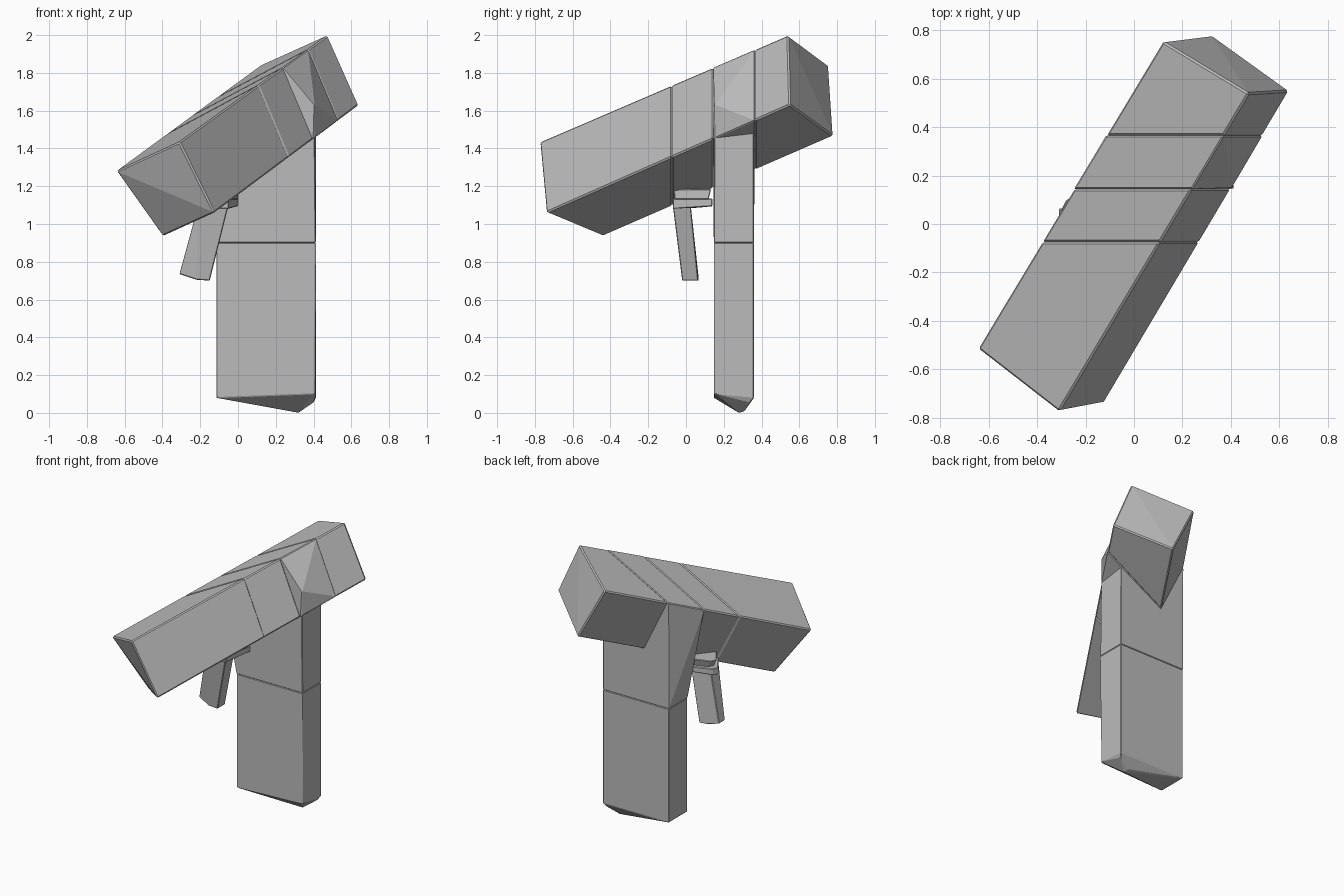
import bpy
import bmesh
from math import radians
from mathutils import Vector

cube = bpy.data.objects.get("Cube")
if cube:
    bpy.data.objects.remove(cube, do_unlink=True)

grey = bpy.data.materials.new("plain_grey")
grey.use_nodes = True
colour = (0.5, 0.5, 0.5, 1)
grey.diffuse_color = colour
grey.node_tree.nodes["Principled BSDF"].inputs["Base Color"].default_value = colour


def block(name, points, bevel=0.008):
    """Faceted solid wrapped tightly around a few corner points."""
    bm = bmesh.new()
    for p in points:
        bm.verts.new(p)
    hull = bmesh.ops.convex_hull(bm, input=bm.verts)
    inside = {g for g in hull["geom_interior"] if isinstance(g, bmesh.types.BMVert)}
    bmesh.ops.delete(bm, geom=list(inside), context='VERTS')
    bmesh.ops.dissolve_limit(bm, angle_limit=radians(3),
                             verts=bm.verts, edges=bm.edges)
    bmesh.ops.recalc_face_normals(bm, faces=bm.faces)
    mesh = bpy.data.meshes.new(name)
    bm.to_mesh(mesh)
    bm.free()
    mesh.materials.append(grey)
    obj = bpy.data.objects.new(name, mesh)
    bpy.context.collection.objects.link(obj)
    if bevel:
        mod = obj.modifiers.new("soft_edges", 'BEVEL')
        mod.width = bevel
        mod.segments = 1
        mod.limit_method = 'ANGLE'
        mod.angle_limit = radians(35)
    return obj


# Tilted head: four long edges (upper, right lower, left upper, bottom)
front = [Vector(p) for p in ((-.31, -.775, 1.435), (-.125, -.74, 1.06),
                             (-.645, -.515, 1.28), (-.40, -.44, .935))]
rear = [Vector(p) for p in ((.475, .54, 2.0), (.64, .55, 1.63),
                            (.12, .755, 1.84), (.32, .78, 1.465))]


def cut(y):
    """Corners of the head where it crosses a plane of constant y."""
    return [a.lerp(b, (y - a.y) / (b.y - a.y)) for a, b in zip(front, rear)]


seam_a, seam_b, seam_c = cut(-.075), cut(.145), cut(.365)
bulge = Vector((.405, .15, 1.63))
block("head_front", front + seam_a)
block("head_collar", seam_a + seam_b)
block("head_socket", seam_b + seam_c + [bulge], 0.005)
block("head_rear", seam_c + rear)


# Handle: flat upright post, pointed at the foot
def post(z):
    return [(x, y, z) for x in (-.115, .412) for y in (.147, .36)]


foot = [(-.115, .147, .08), (-.115, .36, .08), (.40, .147, .10),
        (.412, .16, .10), (.412, .36, .08), (.40, .34, .055),
        (.32, .28, 0), (.31, .31, .01)]
block("handle_lower", post(.9) + foot, 0.004)
block("handle_upper", post(.9) + seam_b[2:] + seam_c[2:] + [
    bulge, (.412, .147, 1.4), (.412, .36, 1.5)], 0.004)

# Small plates under the collar
outline = [(-.21, -.07), (-.30, .06), (-.28, .10), (-.16, .14), (.0, .14), (-.05, -.07)]
block("guard_plate", [(x, y, z + .1 * max(y, 0) * (z < 1.1))
                      for x, y in outline for z in (1.08, 1.135)], 0.004)
block("guard_wedge", [(x * s, y * s, z) for x, y in outline
                      for s, z in ((.85, 1.13), (.95, 1.185))], 0.004)

# Slanted lever hanging below the plate
block("lever", [(-.31, .0, .735), (-.31, .065, .735), (-.22, -.02, .705),
                (-.22, .06, .705), (-.15, -.02, .70), (-.15, .065, .70),
                (-.21, -.07, 1.10), (-.21, .025, 1.10),
                (-.05, -.07, 1.10), (-.05, .025, 1.10)], 0.004)
